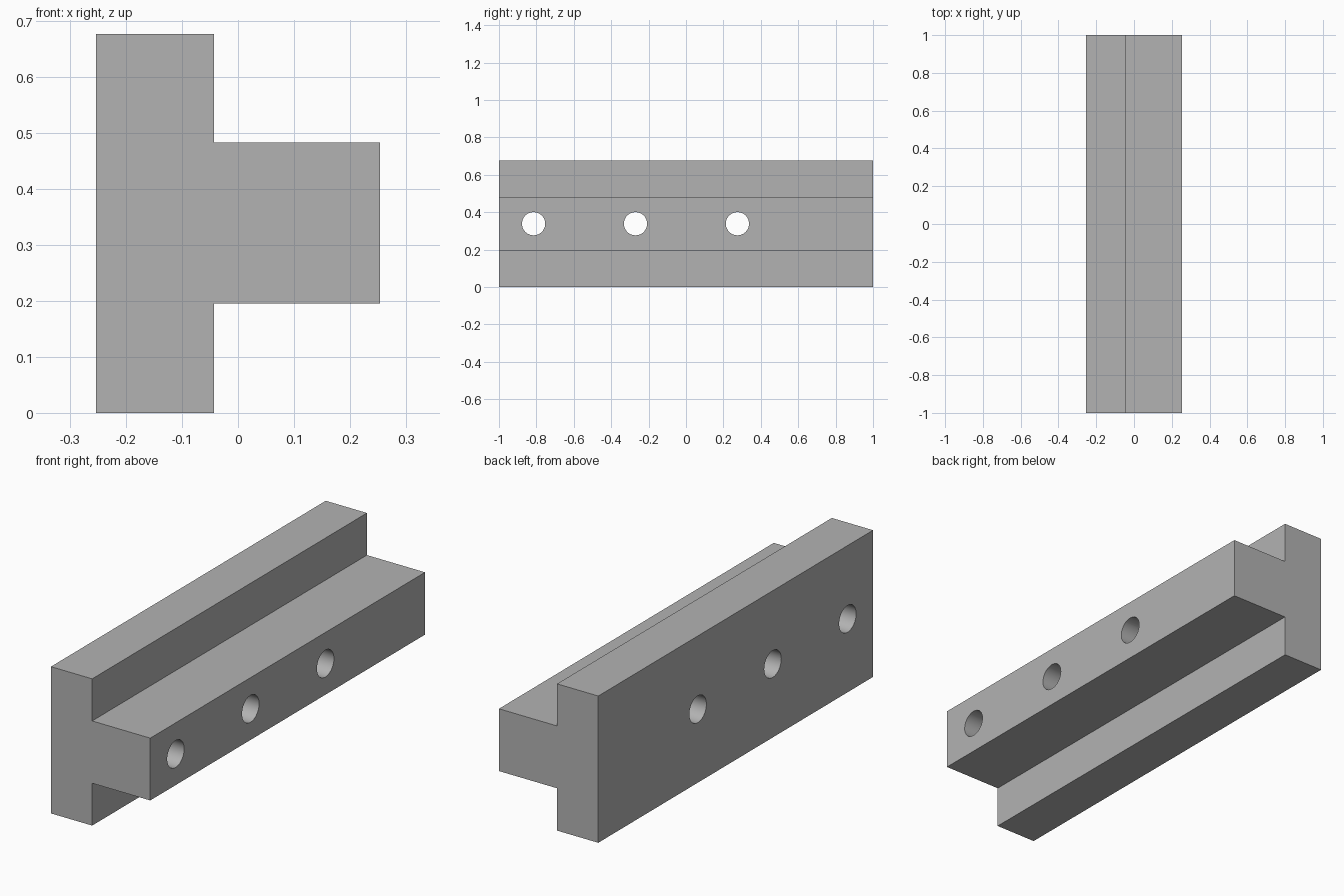
import bpy
import bmesh
import math

cube = bpy.data.objects.get("Cube")
if cube:
    bpy.data.objects.remove(cube, do_unlink=True)

# Plain grey material
grey = bpy.data.materials.new("plain grey")
grey.use_nodes = True
colour = (0.45, 0.45, 0.45, 1)
grey.diffuse_color = colour
grey.node_tree.nodes["Principled BSDF"].inputs["Base Color"].default_value = colour

HALF_WIDTH, HALF_LENGTH, HEIGHT = 0.253, 1.0, 0.676
STEP_X, RIB_LOW, RIB_HIGH = -0.043, 0.195, 0.482


def make_object(name, bm):
    bmesh.ops.recalc_face_normals(bm, faces=bm.faces)
    mesh = bpy.data.meshes.new(name)
    bm.to_mesh(mesh)
    bm.free()
    mesh.materials.append(grey)
    obj = bpy.data.objects.new(name, mesh)
    bpy.context.collection.objects.link(obj)
    return obj


# T-shaped rail: profile extruded along its length
profile = [
    (-HALF_WIDTH, 0), (STEP_X, 0), (STEP_X, RIB_LOW), (HALF_WIDTH, RIB_LOW),
    (HALF_WIDTH, RIB_HIGH), (STEP_X, RIB_HIGH), (STEP_X, HEIGHT), (-HALF_WIDTH, HEIGHT),
]
bm = bmesh.new()
end = bm.faces.new([bm.verts.new((x, -HALF_LENGTH, z)) for x, z in profile])
extruded = bmesh.ops.extrude_face_region(bm, geom=[end], use_keep_orig=True)
moved = [v for v in extruded["geom"] if isinstance(v, bmesh.types.BMVert)]
bmesh.ops.translate(bm, verts=moved, vec=(0, 2 * HALF_LENGTH, 0))
rail = make_object("t_rail", bm)

# Three round bolt holes bored through the rib and the plate
for y in (-0.815, -0.27, 0.275):
    bm = bmesh.new()
    bmesh.ops.create_cone(bm, cap_ends=True, segments=48, radius1=0.062, radius2=0.062, depth=1)
    cutter = make_object("hole_cutter", bm)
    cutter.rotation_euler.y = math.pi / 2
    cutter.location = (0, y, (RIB_LOW + RIB_HIGH) / 2)
    cutter.hide_render = True
    bore = rail.modifiers.new("bolt_hole", "BOOLEAN")
    bore.operation = "DIFFERENCE"
    bore.solver = "EXACT"
    bore.object = cutter
    bpy.context.view_layer.objects.active = rail
    bpy.ops.object.modifier_apply(modifier=bore.name)
    bpy.data.objects.remove(cutter, do_unlink=True)

# Smooth hole walls, sharp edges elsewhere
bpy.ops.object.select_all(action="DESELECT")
rail.select_set(True)
bpy.context.view_layer.objects.active = rail
bpy.ops.object.shade_smooth_by_angle(angle=math.radians(30))
